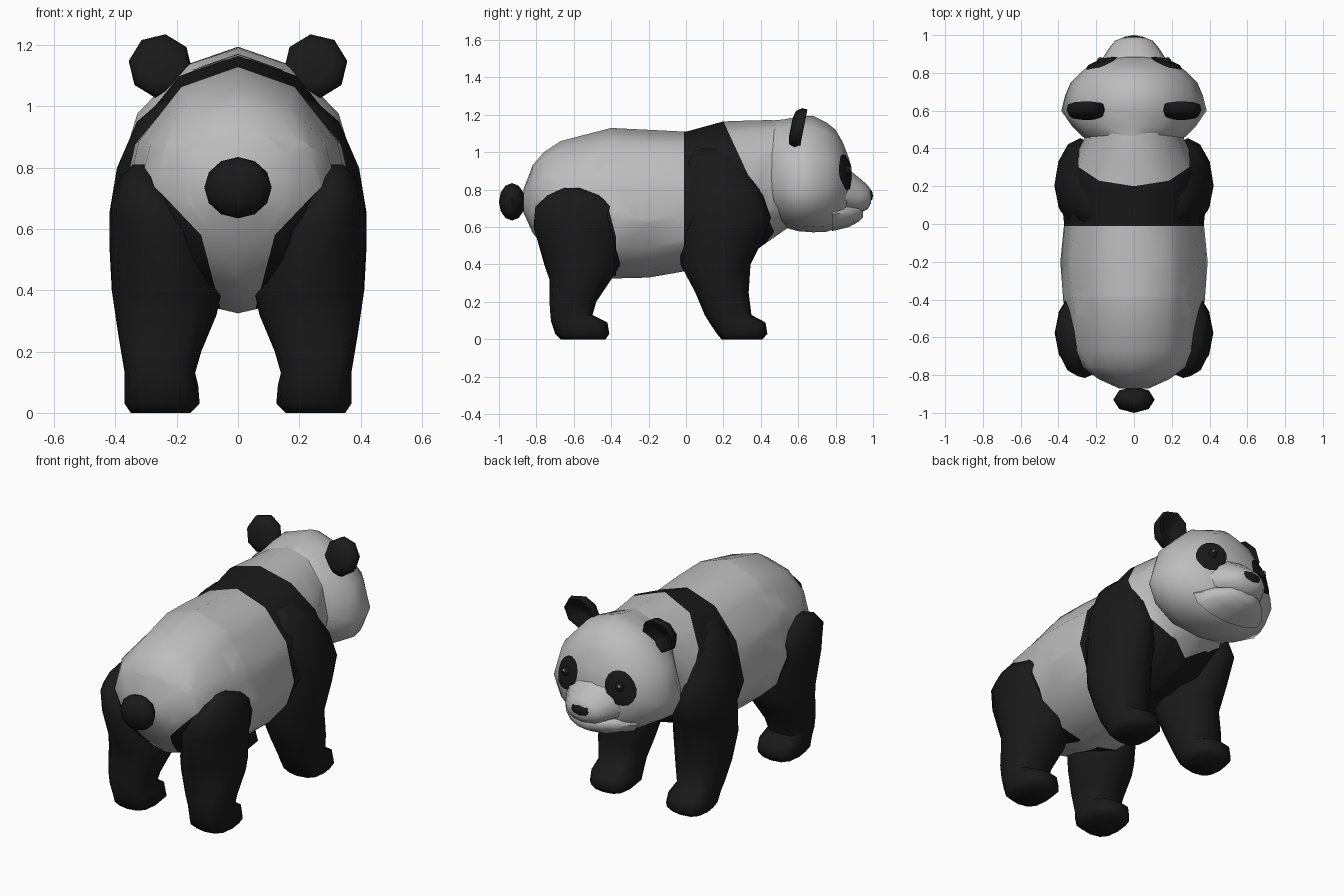
import bpy, bmesh, math
from mathutils import Vector
from mathutils.bvhtree import BVHTree

if "Cube" in bpy.data.objects:
    bpy.data.objects.remove(bpy.data.objects["Cube"])


def material(name, rgb):
    m = bpy.data.materials.new(name)
    m.diffuse_color = (*rgb, 1)
    m.use_nodes = True
    m.node_tree.nodes["Principled BSDF"].inputs["Base Color"].default_value = m.diffuse_color
    return m


WHITE = material("white_fur", (0.51, 0.51, 0.51))
BLACK = material("black_fur", (0.010, 0.010, 0.010))
GLINT = material("eye_glint", (0.35, 0.35, 0.35))
trees = {}


def finish(name, bm, mats, mirror=False, angle=60):
    bmesh.ops.recalc_face_normals(bm, faces=bm.faces)
    trees[name] = BVHTree.FromBMesh(bm)
    me = bpy.data.meshes.new(name)
    bm.to_mesh(me)
    bm.free()
    ob = bpy.data.objects.new(name, me)
    bpy.context.collection.objects.link(ob)
    for m in mats:
        me.materials.append(m)
    bpy.ops.object.select_all(action='DESELECT')
    ob.select_set(True)
    bpy.context.view_layer.objects.active = ob
    bpy.ops.object.shade_smooth_by_angle(angle=math.radians(angle))
    if mirror:
        md = ob.modifiers.new("mirror", 'MIRROR')
        md.use_mirror_merge = False
        md.mirror_object = centre
    return ob


centre = bpy.data.objects.new("mirror_centre", None)
centre.hide_render = True
bpy.context.collection.objects.link(centre)


def loft(rings):
    """Skin a list of point rings and cap both ends."""
    bm = bmesh.new()
    rows = [[bm.verts.new(p) for p in r] for r in rings]
    n = len(rows[0])
    for a, b in zip(rows, rows[1:]):
        for i in range(n):
            j = (i + 1) % n
            bm.faces.new((a[i], a[j], b[j], b[i]))
    bm.faces.new(rows[0])
    bm.faces.new(rows[-1])
    return bm


def power(v, e):
    return math.copysign(abs(v) ** e, v)


def torso_ring(y, zb, zt, w, zw, e=1.0, n=12):
    """Egg-shaped section across y, widest at height zw; e shapes the upper half."""
    pts = []
    for i in range(n):
        a = 2 * math.pi * i / n
        s, c = math.sin(a), math.cos(a)
        if s > 0:
            pts.append((w * power(c, e), y, zw + (zt - zw) * power(s, e)))
        else:
            pts.append((w * c, y, zw + (zw - zb) * s))
    return pts


def leg_ring(z, y0, y1, x0, x1, n=12):
    """Rounded section across z, boxier towards the foot."""
    e = 0.72 if z < .3 else 0.85 if z < .35 else 1.05
    return [((x0 + x1) / 2 + (x1 - x0) / 2 * power(math.cos(a), e),
             (y0 + y1) / 2 + (y1 - y0) / 2 * power(math.sin(a), e), z)
            for a in (2 * math.pi * i / n for i in range(n))]


def ball(name, loc, size, mat, u=8, v=6, mirror=False):
    bm = bmesh.new()
    bmesh.ops.create_uvsphere(bm, u_segments=u, v_segments=v, radius=1)
    for vert in bm.verts:
        vert.co = Vector([loc[k] + vert.co[k] * size[k] for k in range(3)])
    return finish(name, bm, [mat], mirror)


def paint(bm, planes):
    """Cut along planes (both sides of the body) and blacken the faces behind all of them."""
    for co, no in planes:
        for s in ((1, -1) if no[0] else (1,)):
            bmesh.ops.bisect_plane(bm, geom=bm.verts[:] + bm.edges[:] + bm.faces[:],
                                   plane_co=(co[0] * s, co[1], co[2]),
                                   plane_no=(no[0] * s, no[1], no[2]))
    for f in bm.faces:
        c = f.calc_center_median()
        c.x = abs(c.x)
        if all((c - Vector(co)).dot(Vector(no)) < 0 for co, no in planes):
            f.material_index = 1


# Body with a black shoulder band and black haunches
bm = loft([torso_ring(*r, e=1.02) for r in (
    (-.87, .68, .80, .08, .74), (-.82, .57, .93, .19, .75),
    (-.76, .49, 1.0, .27, .74), (-.67, .40, 1.06, .33, .70),
    (-.40, .325, 1.13, .375, .65), (-.20, .33, 1.12, .39, .64),
    (0, .365, 1.11, .37, .66), (.20, .40, 1.165, .39, .68),
    (.35, .46, 1.17, .315, .75), (.45, .53, 1.172, .265, .83),
    (.55, .60, 1.165, .25, .85))])
paint(bm, [((0, -.01, 0), (0, -1, 0)), ((0, .2, 1.165), (0, .565, .26)),
           ((0, .49, .60), (0, .15, -.11))])
paint(bm, [((0, -.375, 0), (0, 1, 0)), ((0, -.42, .72), (0, .17, .045)),
           ((0, -.62, .81), (0, .09, .20)), ((0, -.62, .81), (0, -.09, .14)),
           ((.12, 0, .58), (-.23, 0, .06)), ((.12, 0, .58), (-.21, 0, .2))])
finish("body", bm, [WHITE, BLACK])

# Legs
finish("front_leg", loft([leg_ring(*r) for r in (
    (0, .19, .41, .155, .35), (.03, .165, .435, .125, .37),
    (.09, .125, .425, .13, .37), (.13, .10, .35, .14, .37),
    (.25, .05, .335, .11, .39), (.40, -.03, .345, .065, .412),
    (.55, -.03, .42, .10, .42), (.65, -.03, .455, .15, .42),
    (.80, -.02, .40, .16, .395), (.95, 0, .31, .14, .33),
    (1.02, .03, .25, .12, .25))]), [BLACK], True)
finish("hind_leg", loft([leg_ring(*r) for r in (
    (0, -.67, -.43, .155, .35), (.03, -.70, -.41, .125, .37),
    (.09, -.72, -.42, .13, .37), (.13, -.725, -.50, .14, .37),
    (.20, -.73, -.48, .12, .38), (.32, -.73, -.40, .07, .40),
    (.39, -.755, -.355, .055, .41), (.60, -.815, -.34, .10, .42),
    (.71, -.805, -.36, .19, .41), (.77, -.74, -.45, .25, .38),
    (.81, -.65, -.57, .28, .345))]), [BLACK], True)

# Tail
ball("tail", (0, -.93, .735), (.11, .07, .10), BLACK)

# Head, muzzle and jaw
head = loft([torso_ring(*r, e=1.1) for r in (
    (.44, .70, 1.12, .20, .86), (.46, .66, 1.17, .27, .84),
    (.52, .60, 1.175, .33, .81), (.60, .578, 1.19, .385, .79),
    (.68, .572, 1.195, .365, .79), (.75, .575, 1.16, .335, .80),
    (.80, .59, 1.12, .285, .82), (.84, .61, 1.05, .235, .83),
    (.87, .64, .97, .16, .83), (.885, .70, .92, .06, .82))])
finish("head", head, [WHITE])
skin = trees["head"]
finish("muzzle", loft([torso_ring(*r) for r in (
    (.80, .67, .95, .22, .77), (.88, .67, .90, .165, .765),
    (.93, .675, .86, .133, .755), (.97, .695, .825, .10, .755),
    (.988, .725, .80, .055, .76))]), [WHITE])
finish("jaw", loft([torso_ring(*r) for r in (
    (.78, .578, .74, .24, .67), (.87, .60, .73, .17, .675),
    (.925, .63, .715, .105, .68), (.945, .65, .70, .05, .68))]), [WHITE])
ball("nose", (0, .966, .768), (.076, .034, .042), BLACK)

# Eye patches laid onto the face
bm = bmesh.new()


def on_face(x, z):
    hit = skin.ray_cast(Vector((x, 2, z)), Vector((0, -1, 0)))[0]
    return Vector((x, hit.y + .008, z))


EX, EZ = .172, .893
mid = bm.verts.new(on_face(EX, EZ))
last = None
for k in (.25, .5, .75, 1):
    row = []
    for i in range(16):
        a = 2 * math.pi * i / 16
        dx, dz = .08 * k * math.cos(a), .096 * k * math.sin(a)
        row.append(bm.verts.new(on_face(EX + dx - .2 * dz, EZ + dz)))
    for i in range(16):
        j = (i + 1) % 16
        bm.faces.new((mid, row[i], row[j]) if last is None
                     else (last[i], row[i], row[j], last[j]))
    last = row
finish("eye_patch", bm, [BLACK], True)
eye = on_face(EX, EZ + .01)
ball("eye", eye, (.026, .018, .026), BLACK, 10, 8, True)
ball("eye_glint", eye + Vector((.007, .015, .010)), (.009, .006, .009), GLINT, 6, 4, True)

# Cupped ears
rings = []
for r, y in ((.05, .565), (.09, .575), (.105, .605), (.098, .635), (.07, .63), (.035, .60)):
    rings.append([(.253 + r * math.cos(a), y - .005 + .2 * r * math.sin(a), 1.132 + r * math.sin(a))
                  for a in (math.pi * (i + .2) / 4 for i in range(8))])
finish("ear", loft(rings), [BLACK], True)


def buried(p, name):
    loc, normal = trees[name].find_nearest(p)[:2]
    return (p - loc).dot(normal) < -.004


# Open up the ends buried inside neighbouring parts
for name, host in (("front_leg", "body"), ("hind_leg", "body"), ("head", "body"),
                   ("body", "head"), ("muzzle", "head"), ("jaw", "head"), ("ear", "head")):
    me = bpy.data.objects[name].data
    bm = bmesh.new()
    bm.from_mesh(me)
    hidden = [f for f in bm.faces if all(buried(v.co, host) for v in f.verts)
              and buried(f.calc_center_median(), host)]
    bmesh.ops.delete(bm, geom=hidden, context='FACES')
    bm.to_mesh(me)
    bm.free()
